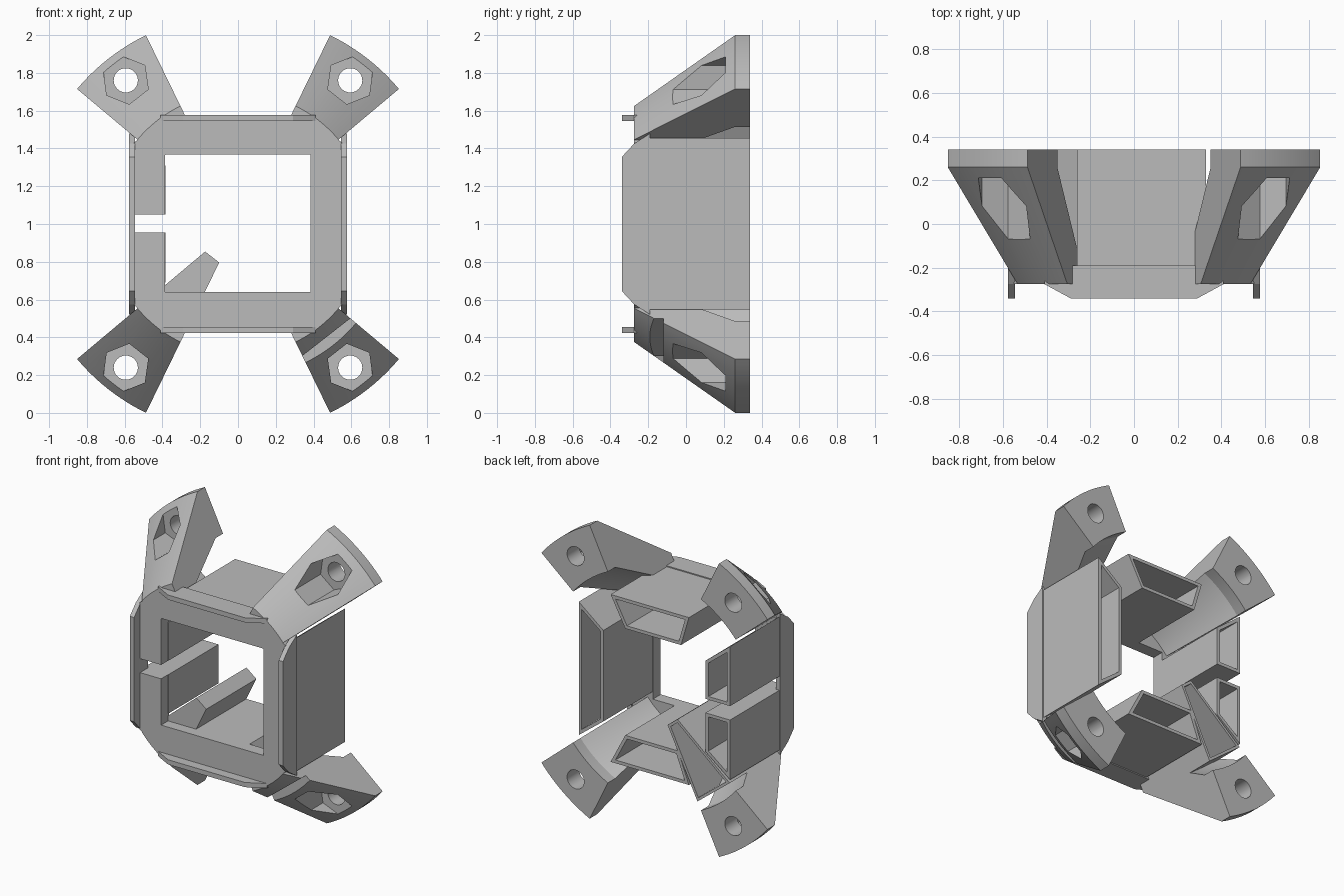
import bpy, bmesh, math
from mathutils import Vector

if "Cube" in bpy.data.objects:
    bpy.data.objects.remove(bpy.data.objects["Cube"])

grey = bpy.data.materials.new("plain_grey")
grey.use_nodes = True
grey.diffuse_color = (0.5, 0.5, 0.5, 1)
grey.node_tree.nodes["Principled BSDF"].inputs["Base Color"].default_value = (0.5, 0.5, 0.5, 1)

MID = 1.0                      # height of the central axis
FRONT, RECESS, RING_BACK, BACK = -0.34, -0.275, -0.19, 0.34
A0, A1 = math.radians(40), math.radians(64)   # sides of each arm
AM = (A0 + A1) / 2


def finish(name, bm):
    bmesh.ops.recalc_face_normals(bm, faces=bm.faces[:])
    mesh = bpy.data.meshes.new(name)
    bm.to_mesh(mesh)
    bm.free()
    mesh.materials.append(grey)
    obj = bpy.data.objects.new(name, mesh)
    bpy.context.collection.objects.link(obj)
    return obj


def prism(name, outline, y0, y1, wall=0, floor=0.03):
    """Extrude an (x, height from axis) outline; wall > 0 hollows it from the back."""
    bm = bmesh.new()
    front = [bm.verts.new((x, y0, z + MID)) for x, z in outline]
    back = [bm.verts.new((x, y1, z + MID)) for x, z in outline]
    bm.faces.new(front)
    cap = bm.faces.new(back)
    n = len(outline)
    for i in range(n):
        j = (i + 1) % n
        bm.faces.new((front[i], front[j], back[j], back[i]))
    bmesh.ops.recalc_face_normals(bm, faces=bm.faces[:])
    if wall:
        bmesh.ops.inset_region(bm, faces=[cap], thickness=wall, use_even_offset=True)
        inner = bmesh.ops.extrude_discrete_faces(bm, faces=[cap])["faces"][0]
        bmesh.ops.translate(bm, verts=inner.verts[:], vec=(0, y0 + floor - y1, 0))
    return finish(name, bm)


def rect(x0, x1, z0, z1):
    return [(x0, z0), (x1, z0), (x1, z1), (x0, z1)]


def polygon(cx, cz, radius, sides, start):
    return [(cx + radius * math.cos(start + k * math.tau / sides),
             cz + radius * math.sin(start + k * math.tau / sides)) for k in range(sides)]


def cut(obj, *cutters):
    for c in cutters:
        mod = obj.modifiers.new("cut", "BOOLEAN")
        mod.operation, mod.solver, mod.object = "DIFFERENCE", "EXACT", c
    graph = bpy.context.evaluated_depsgraph_get()
    mesh = bpy.data.meshes.new_from_object(obj.evaluated_get(graph))
    obj.modifiers.clear()
    obj.data = mesh
    for c in cutters:
        bpy.data.objects.remove(c)


# Front ring with its opening and the narrow slot on one side
octagon = [(sx * x, sz * z) for sx, sz, flip in ((1, 1, 0), (-1, 1, 1), (-1, -1, 0), (1, -1, 1))
           for x, z in (((0.55, 0.43), (0.40, 0.55)) if not flip else ((0.40, 0.55), (0.55, 0.43)))]
ring = prism("front_ring", octagon, RECESS, RING_BACK)
cut(ring, prism("opening", rect(-0.387, 0.383, -0.36, 0.367), -1, 1),
    prism("slot", rect(-0.545, -0.3, -0.045, 0.05), -1, 1))


# Raised lips around the ring
def lip(name, side, vertical, lengths):
    bm = bmesh.new()
    rows = []
    for d in (0.545, 0.577):
        row = []
        for s in (-1, 1):
            steps = list(zip(lengths, (FRONT, RECESS, RING_BACK)))
            for a, y in (steps if s > 0 else steps[::-1]):
                p = (side * d, y, s * a + MID) if vertical else (s * a, y, side * d + MID)
                row.append(bm.verts.new(p))
        rows.append(row)
        bm.faces.new(row)
    n = len(rows[0])
    for i in range(n):
        j = (i + 1) % n
        bm.faces.new((rows[0][i], rows[0][j], rows[1][j], rows[1][i]))
    finish(name, bm)


for side, high, wide in ((1, "top", "left"), (-1, "bottom", "right")):
    lip(high + "_lip", side, False, (0.29, 0.41, 0.41))
    lip(wide + "_lip", side, True, (0.355, 0.425, 0.48))


# Conical arms with nut pockets and screw holes
def arm(name, sx, sz, notch=False):
    profile = [(1.112, BACK), (1.112, 0.26), (0.695, RECESS), (0.53, RECESS),
               (0.545, -0.2), (0.8, 0.26), (0.8, BACK)]
    steps = 12
    bm = bmesh.new()
    rows = []
    for k in range(steps + 1):
        a = A0 + (A1 - A0) * k / steps
        rows.append([bm.verts.new((sx * r * math.cos(a), y, sz * r * math.sin(a) + MID))
                     for r, y in profile])
    n = len(profile)
    for p, q in zip(rows, rows[1:]):
        for i in range(n):
            j = (i + 1) % n
            bm.faces.new((p[i], p[j], q[j], q[i]))
    bm.faces.new(rows[0])
    bm.faces.new(rows[-1])
    obj = finish(name, bm)
    ux, uz = sx * math.cos(AM), sz * math.sin(AM)
    cx, cz = 0.965 * ux, 0.965 * uz
    turn = math.atan2(uz, ux) + math.pi / 6
    tools = [prism("pocket", polygon(cx, cz, 0.128, 6, turn), -1, 0.21),
             prism("hole", polygon(cx, cz, 0.064, 32, 0), -1, 1)]
    if notch:
        tools.append(prism("notch", [(d * ux - t * uz, d * uz + t * ux) for d, t in
                                     ((0.76, -0.4), (0.9, -0.4), (0.9, 0.4), (0.76, 0.4))],
                           -0.24, -0.12))
    cut(obj, *tools)
    bpy.ops.object.select_all(action="DESELECT")
    obj.select_set(True)
    bpy.context.view_layer.objects.active = obj
    bpy.ops.object.shade_smooth_by_angle(angle=math.radians(20))


for sx, wide in ((1, "left"), (-1, "right")):
    for sz, high in ((1, "upper"), (-1, "lower")):
        arm(high + "_" + wide + "_arm", sx, sz, notch=(sx > 0 > sz))

# Hollow boxes behind the ring, open at the back
WALL = 0.022
IN, OUT = 0.385, 0.57
prism("left_box", [(IN, -0.31), (OUT, -0.452), (OUT, 0.456), (IN, 0.31)], -0.2, BACK, WALL)
prism("right_upper_box", [(-IN, 0.05), (-OUT, 0.05), (-OUT, 0.456), (-IN, 0.31)], -0.2, BACK, WALL)
prism("right_lower_box", [(-IN, -0.045), (-OUT, -0.045), (-OUT, -0.452), (-IN, -0.31)], -0.2, BACK, WALL)
prism("top_box", [(-0.2, 0.367), (-0.26, OUT), (0.33, OUT), (0.22, 0.367)], -0.2, BACK, WALL)
prism("bottom_box", [(-0.18, -0.36), (-0.26, -OUT), (0.33, -OUT), (0.22, -0.36)], -0.2, BACK, WALL)

# Tapered hollow finger reaching from the lower right corner to the middle
finger = [(-r * math.cos(a), -r * math.sin(a)) for r, a in
          ((0.227, A0), (0.74, A0), (0.74, A1), (0.227, A1))]
prism("inner_finger", finger, -0.2, BACK, 0.018)
